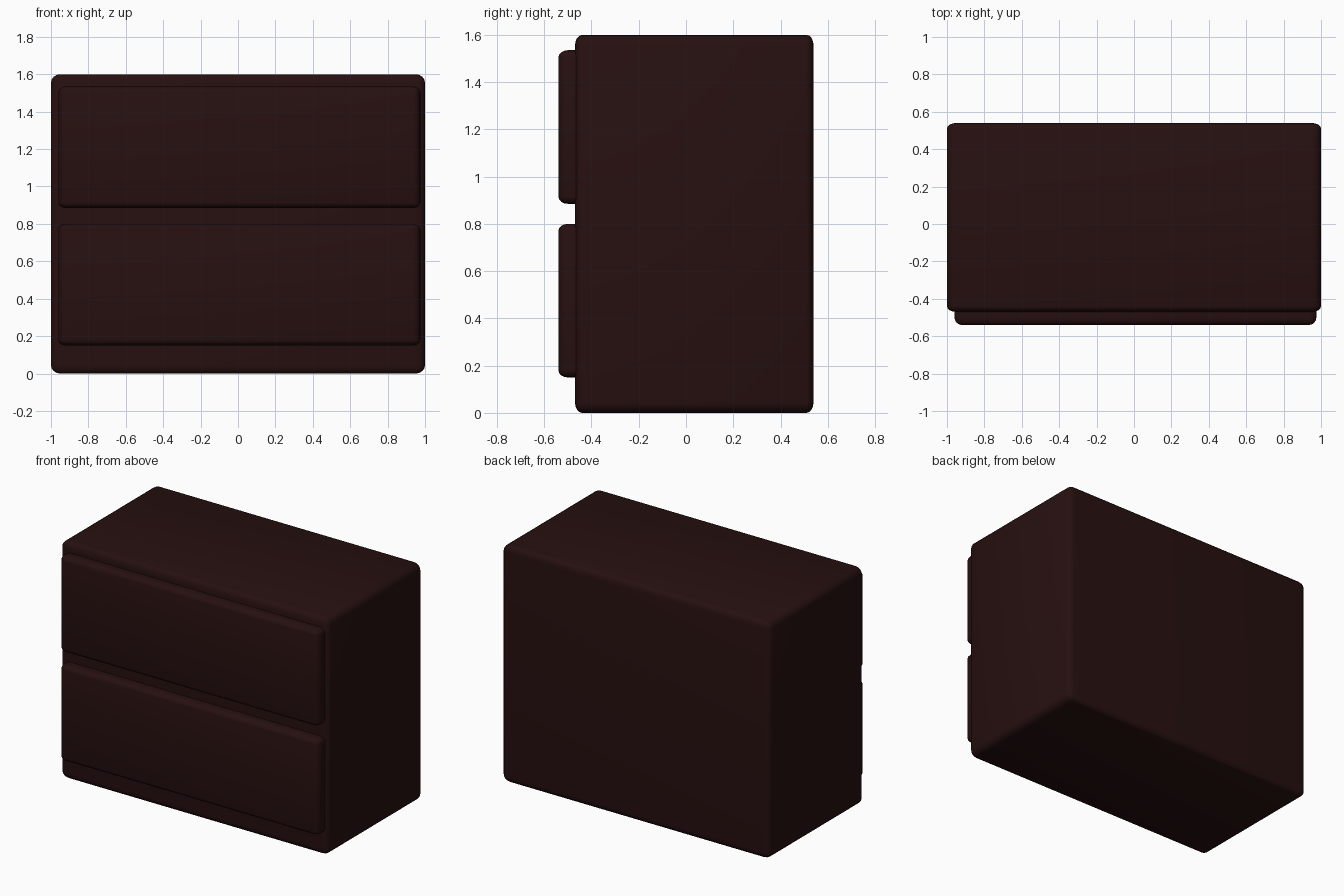
import bpy, bmesh
from mathutils import Matrix, Vector

if "Cube" in bpy.data.objects:
    bpy.data.objects.remove(bpy.data.objects["Cube"])

# dark mahogany for the whole chest
wood = bpy.data.materials.new("dark_mahogany")
wood.diffuse_color = (0.02, 0.005, 0.005, 1)
wood.use_nodes = True
wood.node_tree.nodes["Principled BSDF"].inputs["Base Color"].default_value = wood.diffuse_color


def rounded_box(name, lo, hi, radii):
    """Box from corner lo to hi with rounded edges; radii gives the rounding per axis."""
    lo, hi, rad = Vector(lo), Vector(hi), Vector(radii)
    size = hi - lo
    bm = bmesh.new()
    # bevel with unit radius, then stretch so each axis gets its own rounding
    unit = Vector([s / r for s, r in zip(size, rad)])
    bmesh.ops.create_cube(bm, size=1, matrix=Matrix.Diagonal((*unit, 1)))
    bmesh.ops.bevel(bm, geom=bm.edges[:], offset=1, segments=4,
                    profile=0.5, affect='EDGES')
    bmesh.ops.scale(bm, vec=rad, verts=bm.verts)
    bmesh.ops.translate(bm, vec=(lo + hi) / 2, verts=bm.verts)
    for f in bm.faces:
        f.smooth = True
    mesh = bpy.data.meshes.new(name)
    bm.to_mesh(mesh)
    bm.free()
    mesh.materials.append(wood)
    obj = bpy.data.objects.new(name, mesh)
    bpy.context.collection.objects.link(obj)
    return obj


# main cabinet
rounded_box("cabinet_body", (-1, -0.47, 0), (1, 0.54, 1.6), (0.05, 0.03, 0.045))

# two drawer fronts, partly sunk into the cabinet
for name, z0 in (("lower_drawer", 0.15), ("upper_drawer", 0.885)):
    rounded_box(name, (-0.96, -0.54, z0), (0.975, -0.40, z0 + 0.65), (0.04, 0.04, 0.03))
